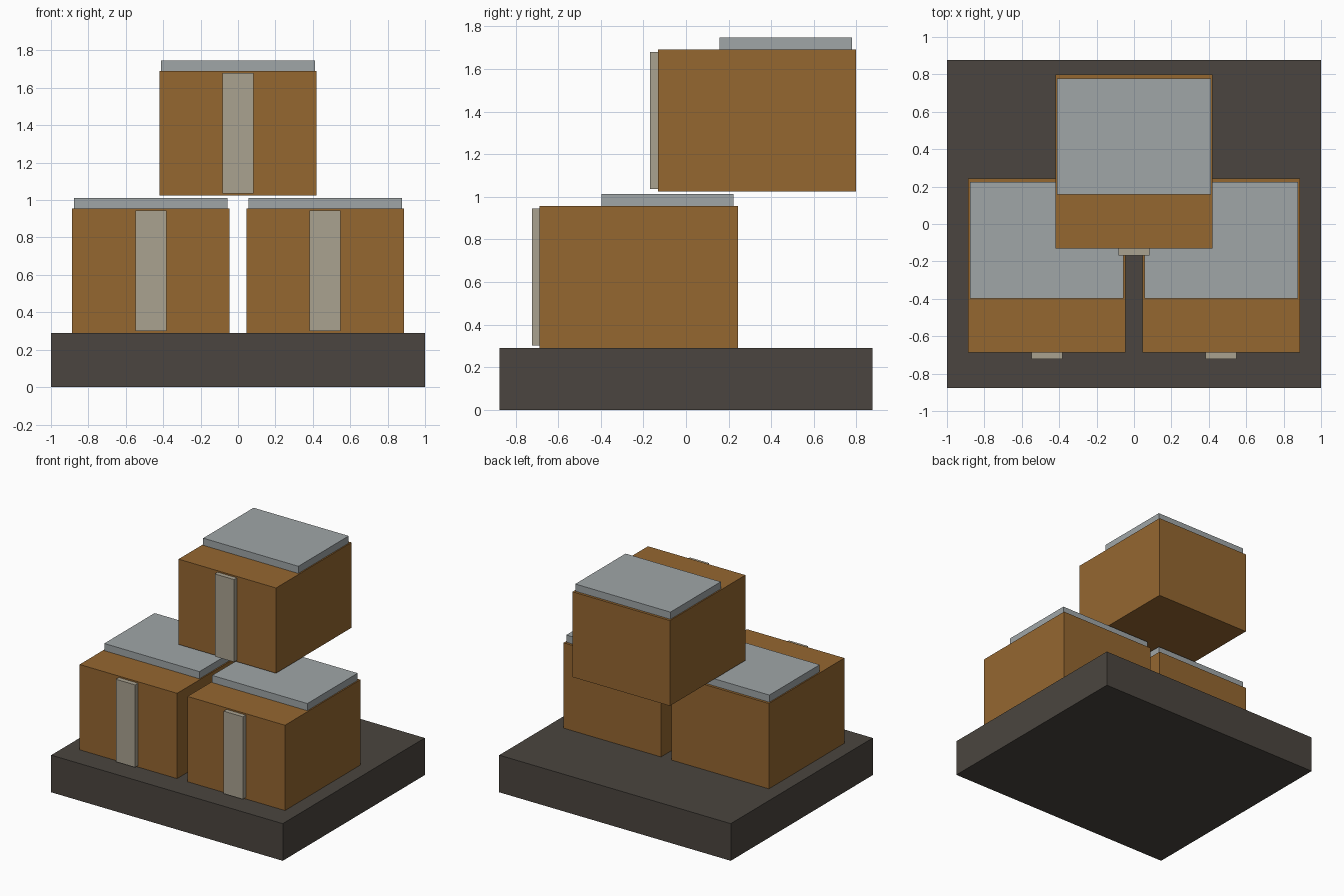
import bpy

if "Cube" in bpy.data.objects:
    bpy.data.objects.remove(bpy.data.objects["Cube"])


def material(name, rgb):
    mat = bpy.data.materials.new(name)
    mat.diffuse_color = (*rgb, 1)
    mat.use_nodes = True
    mat.node_tree.nodes["Principled BSDF"].inputs["Base Color"].default_value = mat.diffuse_color
    return mat


DARK = material("dark_stone", (0.07, 0.06, 0.05))
BROWN = material("brown_card", (0.30, 0.135, 0.03))
GREY = material("grey_panel", (0.35, 0.38, 0.39))
BEIGE = material("beige_strip", (0.40, 0.36, 0.28))


def block(name, lo, hi, mat):
    """Axis-aligned box between two corners."""
    bpy.ops.mesh.primitive_cube_add(
        size=1, location=[(a + b) / 2 for a, b in zip(lo, hi)])
    ob = bpy.context.object
    ob.name = name
    ob.scale = [b - a for a, b in zip(lo, hi)]
    bpy.ops.object.transform_apply(location=False, rotation=False, scale=True)
    ob.data.materials.append(mat)


def crate(name, x, y, z):
    """Crate with top panel and front strip; y is the front face, z the bottom."""
    block(name + "_box", (x - 0.421, y, z), (x + 0.421, y + 0.931, z + 0.666), BROWN)
    block(name + "_top_panel", (x - 0.411, y + 0.29, z + 0.666),
          (x + 0.411, y + 0.911, z + 0.722), GREY)
    block(name + "_front_strip", (x - 0.083, y - 0.036, z + 0.011),
          (x + 0.083, y, z + 0.655), BEIGE)


# Base slab
block("base", (-1, -0.876, 0), (1, 0.876, 0.29), DARK)

# Two lower crates and one raised crate behind
crate("left_crate", -0.466, -0.687, 0.29)
crate("right_crate", 0.466, -0.687, 0.29)
crate("upper_crate", 0, -0.132, 1.025)
